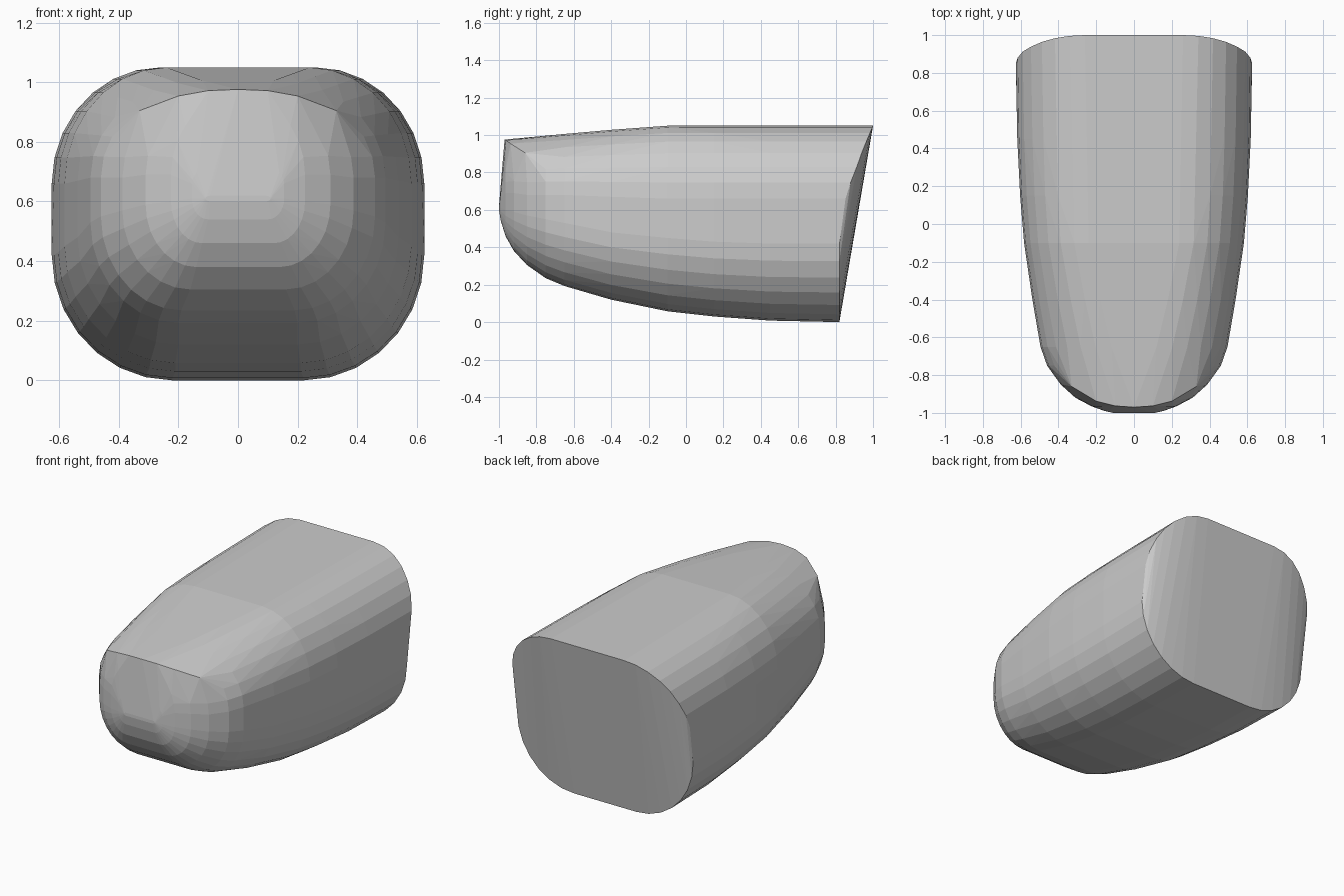
import bpy, bmesh, math

if "Cube" in bpy.data.objects:
    bpy.data.objects.remove(bpy.data.objects["Cube"])

SEG = 7  # facets per rounded corner

# y, half width, bottom z, top z, bottom flat, top flat, side low z, side high z
SECTIONS = [
    (0.45, 0.618, 0.008, 1.05, 0.22, 0.25, 0.42, 0.66),
    (0.15, 0.603, 0.030, 1.05, 0.21, 0.25, 0.43, 0.66),
    (-0.10, 0.582, 0.058, 1.05, 0.21, 0.24, 0.45, 0.66),
    (-0.40, 0.538, 0.120, 1.028, 0.20, 0.18, 0.48, 0.67),
    (-0.65, 0.495, 0.193, 1.006, 0.20, 0.12, 0.53, 0.68),
    (-0.75, 0.460, 0.235, 0.997, 0.19, 0.08, 0.55, 0.68),
    (-0.85, 0.388, 0.305, 0.987, 0.16, 0.05, 0.57, 0.68),
    (-0.92, 0.310, 0.380, 0.975, 0.14, 0.0, 0.59, 0.69),
    (-0.965, 0.225, 0.460, 0.955, 0.12, 0.0, 0.60, 0.69),
    (-0.99, 0.155, 0.540, 0.720, 0.10, 0.08, 0.61, 0.66),
    (-1.0, 0.110, 0.600, 0.620, 0.09, 0.09, 0.61, 0.61),
]
# rear rim: y position by height
RIM = [(0, 0.82), (0.42, 0.82), (0.65, 0.85), (0.72, 0.87),
       (0.83, 0.913), (0.92, 0.945), (1.05, 1.0)]
# sharp brow edge where the sloping top meets the nose
BROW = [(0, -0.97, 0.976), (0.1, -0.963, 0.972), (0.2, -0.938, 0.954), (0.33, -0.86, 0.905)]


def half_ring(w, zb, zt, fb, ft, lo, hi):
    pts = []
    for i in range(SEG + 1):
        a = i / SEG * math.pi / 2
        c, s = math.cos(a), math.sin(a)
        pts.append((fb + (w - fb) * s, lo - (lo - zb) * c))
        pts.append((ft + (w - ft) * c, hi + (zt - hi) * s))
    return pts


def rim_y(z):
    for (z0, y0), (z1, y1) in zip(RIM, RIM[1:]):
        if z <= z1 + 1e-6:
            return y0 + (y1 - y0) * (z - z0) / (z1 - z0)
    return RIM[-1][1]


points = list(BROW)
for y, *shape in SECTIONS:
    points += [(x, y, z) for x, z in half_ring(*shape)]
points += [(x, rim_y(z), z) for x, z in half_ring(0.625, 0, 1.05, 0.22, 0.26, 0.42, 0.66)]

# the whole body is the convex skin over the mirrored section points
bm = bmesh.new()
for x, y, z in points:
    bm.verts.new((x, y, z))
    bm.verts.new((-x, y, z))
bmesh.ops.remove_doubles(bm, verts=bm.verts, dist=0.0005)
hull = bmesh.ops.convex_hull(bm, input=bm.verts)
loose = {v for v in hull["geom_interior"] + hull["geom_unused"]
         if isinstance(v, bmesh.types.BMVert)}
bmesh.ops.delete(bm, geom=list(loose), context='VERTS')
bmesh.ops.dissolve_limit(bm, angle_limit=math.radians(1), verts=bm.verts, edges=bm.edges)
bmesh.ops.recalc_face_normals(bm, faces=bm.faces)
mesh = bpy.data.meshes.new("rounded_body")
bm.to_mesh(mesh)
bm.free()
body = bpy.data.objects.new("rounded_body", mesh)
bpy.context.collection.objects.link(body)
